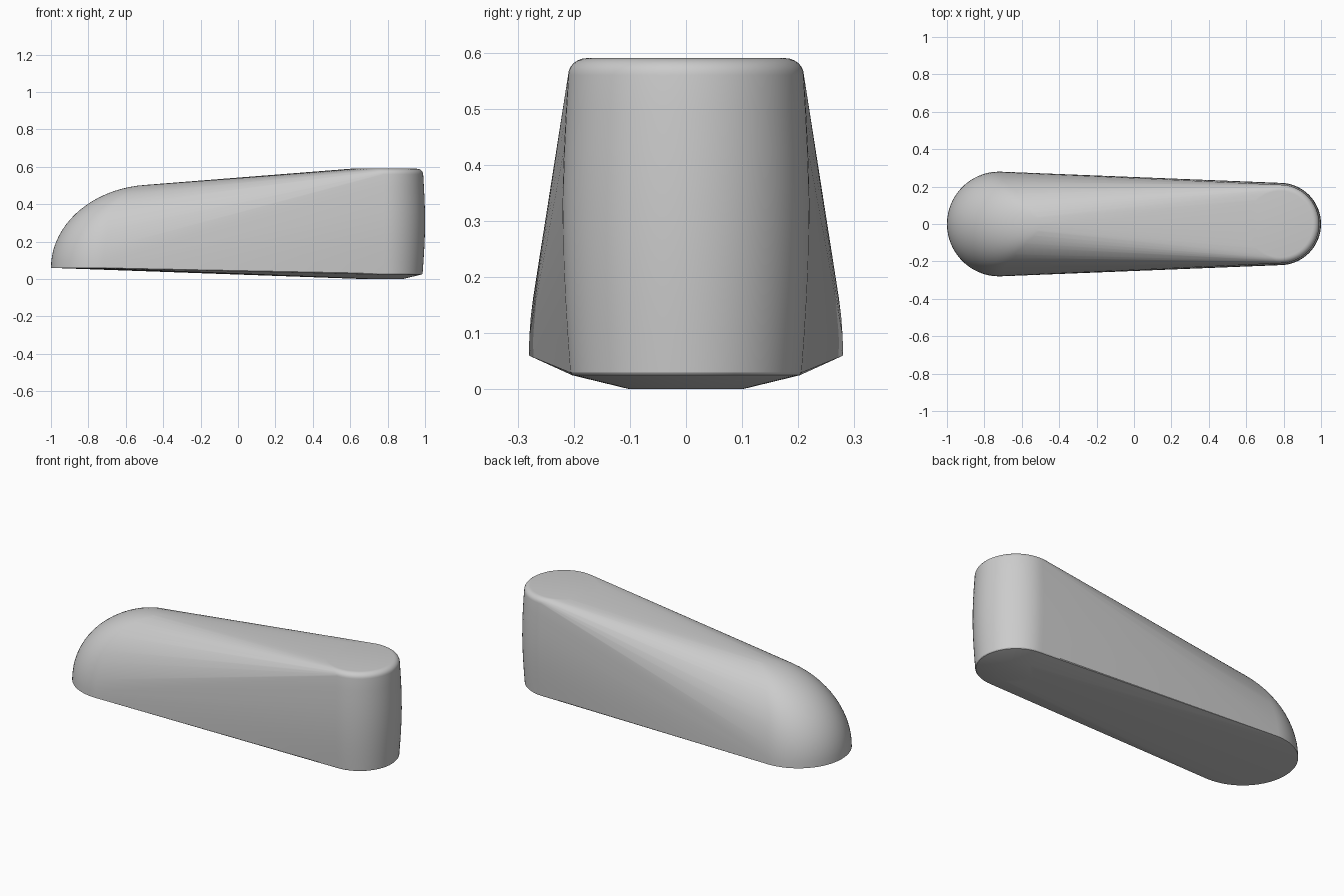
import bpy
import bmesh
from math import sin, cos, pi, radians

SEGMENTS = 64
DOME_STEPS = 20

default = bpy.data.objects.get("Cube")
if default:
    bpy.data.objects.remove(default, do_unlink=True)

# Plain grey material
grey = bpy.data.materials.new("plain grey")
grey.use_nodes = True
colour = (0.6, 0.6, 0.6, 1)
grey.diffuse_color = colour
grey.node_tree.nodes["Principled BSDF"].inputs["Base Color"].default_value = colour


def ring(bm, x, z, radius):
    """Add a horizontal circle of points."""
    for i in range(SEGMENTS):
        a = 2 * pi * i / SEGMENTS
        bm.verts.new((x + radius * cos(a), radius * sin(a), z))


bm = bmesh.new()

# Low dome end: round base, with the nose leaning back towards the ridge
for i in range(DOME_STEPS):
    t = 0.5 * pi * i / DOME_STEPS
    radius = 0.28 * cos(t)
    nose = -0.45 - 0.55 * cos(t)
    ring(bm, nose + radius, 0.06 + 0.445 * sin(t), radius)
bm.verts.new((-0.45, 0, 0.505))

# Tall end: slightly barrelled pillar, shallow foot
ring(bm, 0.78, 0.0, 0.1)
ring(bm, 0.78, 0.025, 0.203)
for i in range(9):
    s = i / 8
    ring(bm, 0.78, 0.03 + 0.53 * s, 0.207 + 0.003 * s + 0.0115 * sin(pi * s))

# Rounded top rim
for i in range(1, 7):
    t = 0.5 * pi * i / 6
    ring(bm, 0.78, 0.56 + 0.03 * sin(t), 0.177 + 0.033 * cos(t))

# Skin stretched over both ends
hull = bmesh.ops.convex_hull(bm, input=bm.verts[:])
spare = {v for v in hull["geom_interior"] + hull["geom_unused"]
         if isinstance(v, bmesh.types.BMVert)}
bmesh.ops.delete(bm, geom=list(spare), context="VERTS")
bmesh.ops.recalc_face_normals(bm, faces=bm.faces[:])

mesh = bpy.data.meshes.new("tapered_body")
bm.to_mesh(mesh)
bm.free()
mesh.materials.append(grey)
body = bpy.data.objects.new("tapered_body", mesh)
bpy.context.collection.objects.link(body)

bpy.ops.object.select_all(action="DESELECT")
body.select_set(True)
bpy.context.view_layer.objects.active = body
bpy.ops.object.shade_smooth_by_angle(angle=radians(30))
